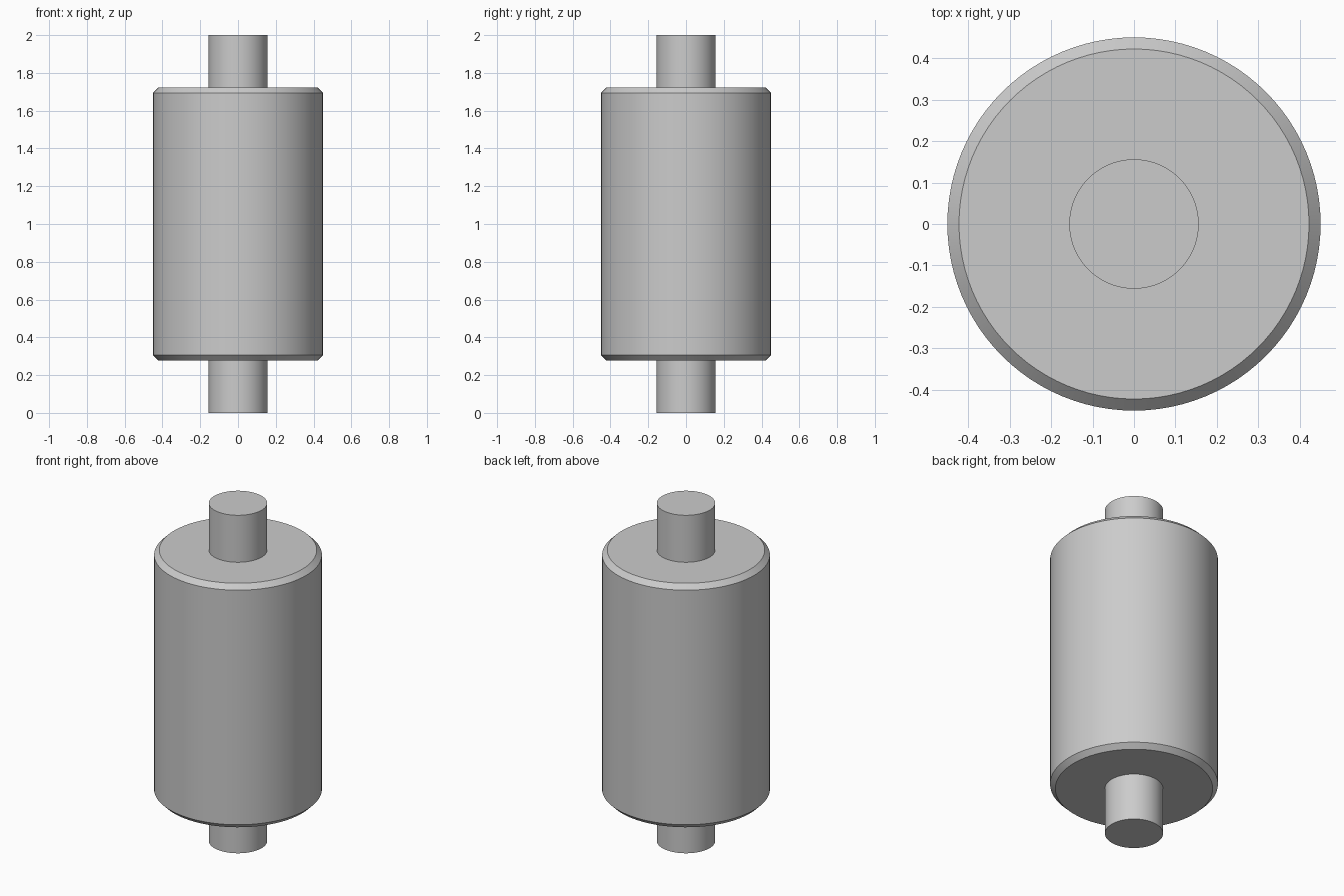
import bpy
import bmesh
import math

cube = bpy.data.objects.get("Cube")
if cube:
    bpy.data.objects.remove(cube, do_unlink=True)

SEGMENTS = 96
BODY_R, SHAFT_R, CHAMFER = 0.45, 0.156, 0.028
BODY_BOTTOM, BODY_TOP, HEIGHT = 0.278, 1.722, 2.0

grey = bpy.data.materials.new("plain grey")
grey.use_nodes = True
colour = (0.6, 0.6, 0.6, 1.0)
grey.diffuse_color = colour
grey.node_tree.nodes["Principled BSDF"].inputs["Base Color"].default_value = colour


def lathe(name, profile):
    """Spin a (radius, height) profile around the z axis."""
    bm = bmesh.new()
    verts = [bm.verts.new((r, 0, z)) for r, z in profile]
    edges = [bm.edges.new(pair) for pair in zip(verts, verts[1:])]
    bmesh.ops.spin(bm, geom=verts + edges, cent=(0, 0, 0), axis=(0, 0, 1),
                   angle=math.tau, steps=SEGMENTS)
    bmesh.ops.remove_doubles(bm, verts=bm.verts, dist=0.0001)
    # Cap the shaft end, the only open loop away from the body
    rim = [e for e in bm.edges if e.is_boundary
           and any(abs(e.verts[0].co.z - z) < 0.001 for z in (0, HEIGHT))]
    if rim:
        bmesh.ops.contextual_create(bm, geom=rim)
    bmesh.ops.recalc_face_normals(bm, faces=bm.faces)
    # Keep the surface facing away from the axis
    side = max(bm.faces, key=lambda f: f.calc_center_median().xy.length * (abs(f.normal.z) < 0.1))
    if side.normal.xy.dot(side.calc_center_median().xy) < 0:
        bmesh.ops.reverse_faces(bm, faces=bm.faces)
    mesh = bpy.data.meshes.new(name)
    bm.to_mesh(mesh)
    bm.free()
    mesh.materials.append(grey)
    obj = bpy.data.objects.new(name, mesh)
    bpy.context.collection.objects.link(obj)
    bpy.ops.object.select_all(action="DESELECT")
    obj.select_set(True)
    bpy.context.view_layer.objects.active = obj
    bpy.ops.object.shade_smooth_by_angle(angle=math.radians(30))
    return obj


# Chamfered drum with a hole at each end where the shaft leaves it
lathe("roller_body", [
    (SHAFT_R, BODY_BOTTOM),
    (BODY_R - CHAMFER, BODY_BOTTOM),
    (BODY_R, BODY_BOTTOM + CHAMFER),
    (BODY_R, BODY_TOP - CHAMFER),
    (BODY_R - CHAMFER, BODY_TOP),
    (SHAFT_R, BODY_TOP),
])

# Shaft ends
lathe("lower_shaft", [(SHAFT_R, 0), (SHAFT_R, BODY_BOTTOM)])
lathe("upper_shaft", [(SHAFT_R, BODY_TOP), (SHAFT_R, HEIGHT)])
